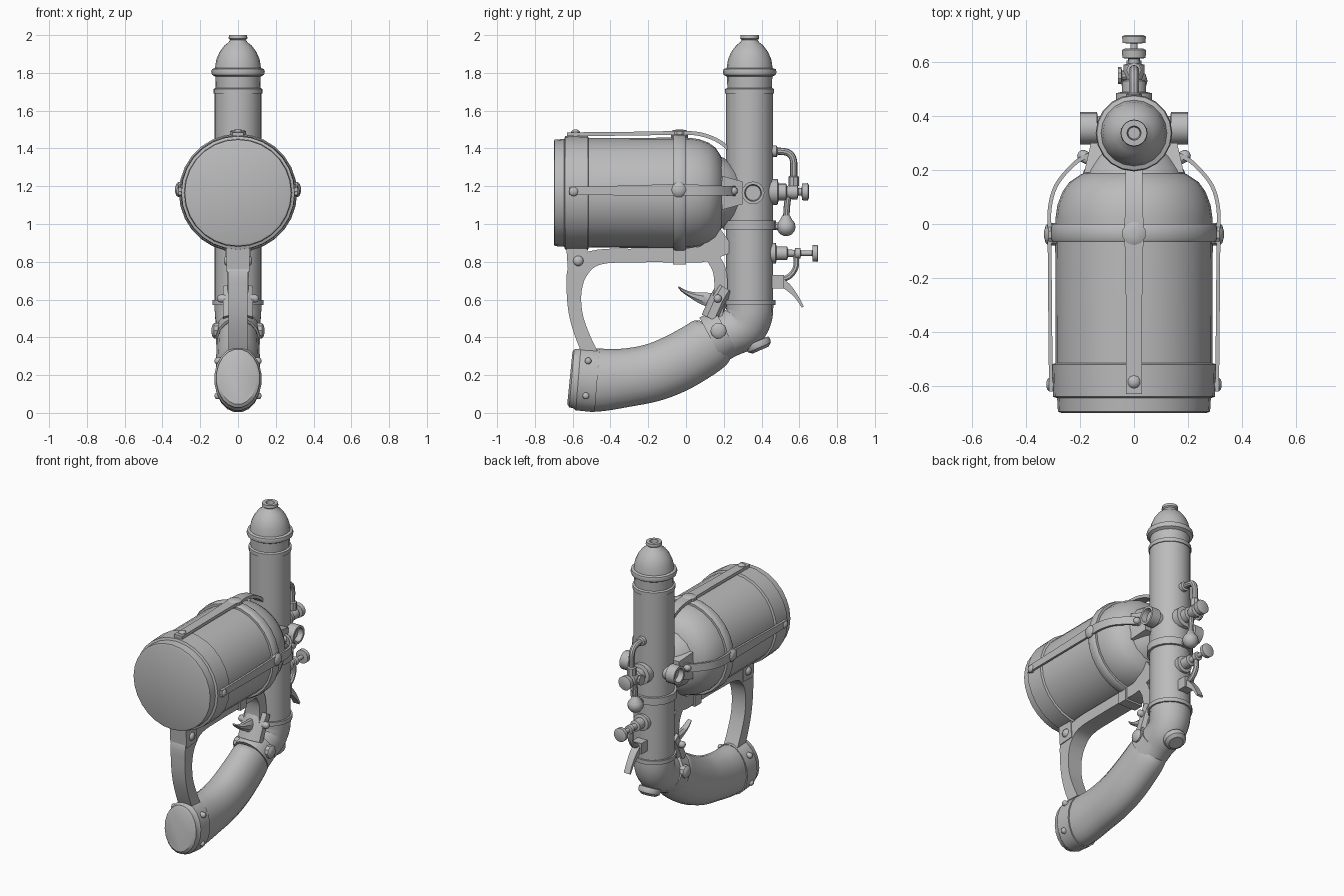
import bpy, bmesh, math
from mathutils import Vector

metal = bpy.data.materials.new("worn_grey_metal")
metal.diffuse_color = (0.5, 0.5, 0.5, 1)
X, Y, Z = Vector((1, 0, 0)), Vector((0, 1, 0)), Vector((0, 0, 1))


def finish(name, rings, angle=35):
    """Skin a list of point rings, cap both ends and shade by angle."""
    bm = bmesh.new()
    rows = [[bm.verts.new(p) for p in ring] for ring in rings]
    n = len(rows[0])
    for a, b in zip(rows, rows[1:]):
        for i in range(n):
            bm.faces.new((a[i], a[(i + 1) % n], b[(i + 1) % n], b[i]))
    bm.faces.new(rows[0][::-1])
    bm.faces.new(rows[-1])
    bmesh.ops.recalc_face_normals(bm, faces=bm.faces)
    me = bpy.data.meshes.new(name)
    bm.to_mesh(me)
    bm.free()
    me.materials.append(metal)
    for p in me.polygons:
        p.use_smooth = True
    me.set_sharp_from_angle(angle=math.radians(angle))
    ob = bpy.data.objects.new(name, me)
    bpy.context.collection.objects.link(ob)
    return ob


def lathe(name, origin, axis, profile, seg=16):
    """Turn (distance along axis, radius) pairs around an axis."""
    axis = Vector(axis).normalized()
    u = axis.cross(X if abs(axis.x) < 0.5 else Z).normalized()
    v = axis.cross(u)
    rings = []
    for t, r in profile:
        c = Vector(origin) + axis * t
        rings.append([c + r * (u * math.cos(k * math.tau / seg) + v * math.sin(k * math.tau / seg))
                      for k in range(seg)])
    return finish(name, rings)


def sweep(name, rows, hint=X, sides=4, steps=4):
    """Sweep a section along rows of (x, y, z, half width on hint, half depth), rounded."""
    keys = [list(r) for r in rows]
    ext = [keys[0]] + keys + [keys[-1]]
    path = []
    for i in range(1, len(ext) - 2):
        a, b, c, d = ext[i - 1:i + 3]
        for s in range(steps):
            t = s / steps
            path.append([0.5 * (2 * q + (r - p) * t + (2 * p - 5 * q + 4 * r - w) * t * t
                                + (3 * q - p - 3 * r + w) * t ** 3) for p, q, r, w in zip(a, b, c, d)])
    path.append(keys[-1])
    pos = [Vector(p[:3]) for p in path]
    k = math.sqrt(2) if sides == 4 else 1
    rings = []
    for i, p in enumerate(path):
        tan = (pos[min(i + 1, len(pos) - 1)] - pos[max(i - 1, 0)]).normalized()
        v = tan.cross(hint).normalized()
        rings.append([pos[i] + k * (hint * p[3] * math.cos((j + 0.5) * math.tau / sides)
                                    + v * p[4] * math.sin((j + 0.5) * math.tau / sides))
                      for j in range(sides)])
    return finish(name, rings)


def flat(points, w, d):
    """Rows for a sweep lying in the x = 0 plane."""
    return [(0, y, z, w, d) for y, z in points]


def rivet(name, origin, axis, r=0.02, h=0.025):
    lathe(name, origin, axis, [(-0.03, r), (h * 0.4, r), (h * 0.8, r * 0.75), (h, r * 0.3)], 10)


TY, BZ = 0.337, 1.165   # upright tube axis (y) and canister axis (z)

# Upright tube with its neck, collar, domed cap and nozzle
lathe("upright_tube", (0, TY, 0), Z,
      [(0.55, .124), (1.69, .124), (1.69, .130), (1.715, .130), (1.72, .118), (1.78, .120),
       (1.79, .138), (1.805, .142), (1.82, .138), (1.825, .122), (1.87, .115), (1.91, .098),
       (1.945, .072), (1.962, .050), (1.975, .042), (1.982, .050), (2.0, .048), (2.0, .026),
       (1.96, .022)], 20)
for name, z, r, h in (("lower_tube_band", 0.585, .136, .013), ("middle_tube_band", 0.995, .140, .024)):
    lathe(name, (0, TY, z), Z, [(-h, .12), (-h, r), (h, r), (h, .12)], 20)

# Horizontal canister with rolled front, front band and domed rear
lathe("canister", (0, 0, BZ), Y,
      [(-.70, .270), (-.695, .282), (-.645, .285), (-.64, .300), (-.52, .303), (-.515, .290),
       (-.07, .292), (.02, .291), (.07, .284), (.12, .265), (.155, .240), (.185, .195),
       (.20, .15)], 28)
lathe("canister_ring", (0, 0, BZ), Y,
      [(-.067, .285), (-.067, .306), (-.055, .313), (-.012, .313), (0, .306), (0, .285)], 28)
lathe("canister_mount", (0, 0, BZ), Y, [(.16, .20), (.20, .185), (.25, .15), (.29, .11)], 16)

# Top strap over the canister
sweep("top_strap", [(0, -.63, 1.475, .03, .01), (0, -.3, 1.478, .03, .01), (0, -.04, 1.482, .035, .01),
                    (0, .06, 1.478, .033, .01), (0, .14, 1.455, .032, .01), (0, .20, 1.42, .032, .01),
                    (0, .25, 1.37, .03, .01)])
rivet("top_front_rivet", (0, -.585, 1.48), Z, .024, .02)
rivet("top_ring_rivet", (0, -.035, 1.485), Z, .045, .015)

# Parts mirrored on both sides
for s, side in ((1, "right"), (-1, "left")):
    sweep(side + "_strap", [(s * .308, -.62, 1.175, .022, .007), (s * .311, -.3, 1.178, .026, .007),
                            (s * .313, -.04, 1.182, .030, .007), (s * .312, .06, 1.18, .028, .007),
                            (s * .29, .14, 1.178, .026, .007), (s * .24, .205, 1.176, .026, .007),
                            (s * .19, .245, 1.175, .026, .008), (s * .12, .27, 1.175, .026, .008)], Z)
    rivet(side + "_strap_front_rivet", (s * .305, -.595, 1.172), (s, 0, 0), .026, .02)
    rivet(side + "_strap_ring_rivet", (s * .305, -.038, 1.182), (s, 0, 0), .042, .028)
    rivet(side + "_strap_rear_rivet", (s * .185, .25, 1.175), (s, .5, 0), .022, .025)
    # hollow side boss
    lathe(side + "_boss", (0, .355, 1.165), (s, 0, 0),
          [(.08, .045), (.135, .045), (.137, .060), (.20, .060), (.20, .045), (.165, .040)], 16)
    # clamp cheek between canister and tube
    sweep(side + "_clamp_cheek", [(s * .15, .19, 1.165, .035, .09), (s * .13, .30, 1.165, .03, .06)], X, 4, 1)
    rivet(side + "_frame_rivet", (s * .05, -.57, .805), (s, 0, 0), .028, .025)
    rivet(side + "_trigger_rivet", (s * .085, .168, .605), (s, 0, 0), .022, .025)
    rivet(side + "_elbow_rivet", (s * .118, .172, .435), (s, 0, 0), .042, .022)
    rivet(side + "_cap_upper_rivet", (s * .106, -.518, .275), (s, 0, 0), .018, .018)
    rivet(side + "_cap_lower_rivet", (s * .106, -.53, .09), (s, 0, 0), .018, .018)

# Frame: front leg and bar beneath the canister, with gusset and rear guard
sweep("frame_leg_and_bar", [(0, -.50, .30, .05, .04), (0, -.545, .40, .05, .038), (0, -.583, .52, .05, .036),
                            (0, -.592, .65, .052, .040), (0, -.565, .765, .055, .055),
                            (0, -.46, .825, .055, .040), (0, -.25, .833, .055, .036),
                            (0, -.02, .835, .055, .038), (0, .10, .845, .055, .045),
                            (0, .22, .92, .055, .075)])
sweep("frame_front_lug", flat([(-.57, .75), (-.58, .90)], .06, .055), X, 4, 1)
sweep("frame_ring_lug", flat([(-.035, .785), (-.035, .88)], .065, .034), X, 4, 1)
sweep("rear_guard", flat([(.13, .84), (.175, .76), (.185, .66), (.17, .58), (.15, .48)], .055, .035))
sweep("trigger", [(0, .17, .59, .03, .05), (0, .09, .605, .026, .035), (0, .02, .628, .022, .016),
                  (0, -.02, .650, .018, .009), (0, -.04, .668, .014, .004)], X, 8)

# Elbow below the tube, oval grip and end cap
sweep("elbow", [(0, .337, .60, .126, .124), (0, .335, .52, .124, .124), (0, .30, .455, .115, .125),
                (0, .22, .415, .108, .122), (0, .12, .365, .105, .125)], X, 18)
sweep("grip", [(0, .155, .395, .106, .128), (0, .125, .37, .112, .146), (0, .06, .325, .115, .150),
               (0, -.06, .258, .118, .153), (0, -.18, .212, .116, .153), (0, -.32, .186, .114, .155),
               (0, -.46, .174, .116, .166), (0, -.55, .175, .112, .160)], X, 18)
sweep("elbow_clamp", [(0, .215, .428, .118, .128), (0, .135, .385, .118, .136)], X, 18, 1)
sweep("grip_end_cap", [(0, -.47, .172, .124, .171), (0, -.57, .180, .126, .169),
                       (0, -.58, .181, .118, .160), (0, -.605, .183, .116, .156),
                       (0, -.615, .184, .100, .140)], X, 20, 1)
sweep("trigger_housing", flat([(.21, .66), (.175, .60), (.13, .50)], .085, .055), X, 8)

# Round foot knob under the elbow
lathe("foot_knob", (0, .335, .47), (0, .40, -.92),
      [(0, .07), (.06, .06), (.075, .035), (.098, .035), (.10, .066), (.115, .070), (.135, .066), (.15, .045)], 16)

# Rear pipework: bent pipe, valve body, hand wheel and drain ball
sweep("bent_pipe", flat([(.44, 1.385), (.50, 1.385), (.545, 1.375), (.568, 1.34), (.57, 1.28), (.57, 1.22)],
                        .019, .019), X, 10)
lathe("bent_pipe_flange", (0, .45, 1.385), Y, [(0, .03), (.03, .03), (.035, .02)], 12)
lathe("bent_pipe_nut", (0, .57, 1.20), Z, [(0, .028), (.05, .028), (.055, .02)], 8)
lathe("upper_valve", (0, 0, 1.17), Y,
      [(.43, .070), (.485, .068), (.49, .045), (.53, .045), (.535, .030), (.56, .040), (.59, .040),
       (.595, .020), (.612, .020), (.615, .044), (.645, .046), (.65, .035)], 14)
sweep("drain_pipe", flat([(.545, 1.17), (.535, 1.10), (.53, 1.02)], .017, .017), X, 10)
lathe("drain_ball", (0, .53, .985), Z,
      [(-.048, .012), (-.04, .03), (-.02, .046), (0, .050), (.02, .046), (.04, .03), (.06, .02)], 12)
sweep("drain_ball_stem", flat([(.44, .99), (.53, .985)], .022, .022), X, 8, 1)
lathe("valve_side_handle", (-.02, .55, 1.17), -X, [(0, .018), (.025, .018), (.026, .032), (.04, .032)], 10)

# Lower valve with long stem and hand wheel
lathe("lower_valve", (0, 0, .845), Y,
      [(.43, .055), (.475, .055), (.48, .036), (.535, .036), (.54, .020), (.575, .018), (.578, .028),
       (.605, .028), (.608, .014), (.668, .014), (.671, .044), (.695, .045), (.70, .035)], 14)
sweep("lower_bent_pipe", flat([(.58, .845), (.583, .78), (.56, .735), (.52, .71), (.44, .70)], .018, .016), X, 8)

# Spring lever beneath the lower valve
sweep("lever_bracket", flat([(.44, .695), (.52, .695)], .035, .036), X, 4, 1)
sweep("lever", [(0, .49, .70, .025, .025), (0, .54, .665, .024, .018), (0, .585, .615, .022, .010),
                (0, .618, .56, .022, .006)], X, 4)
